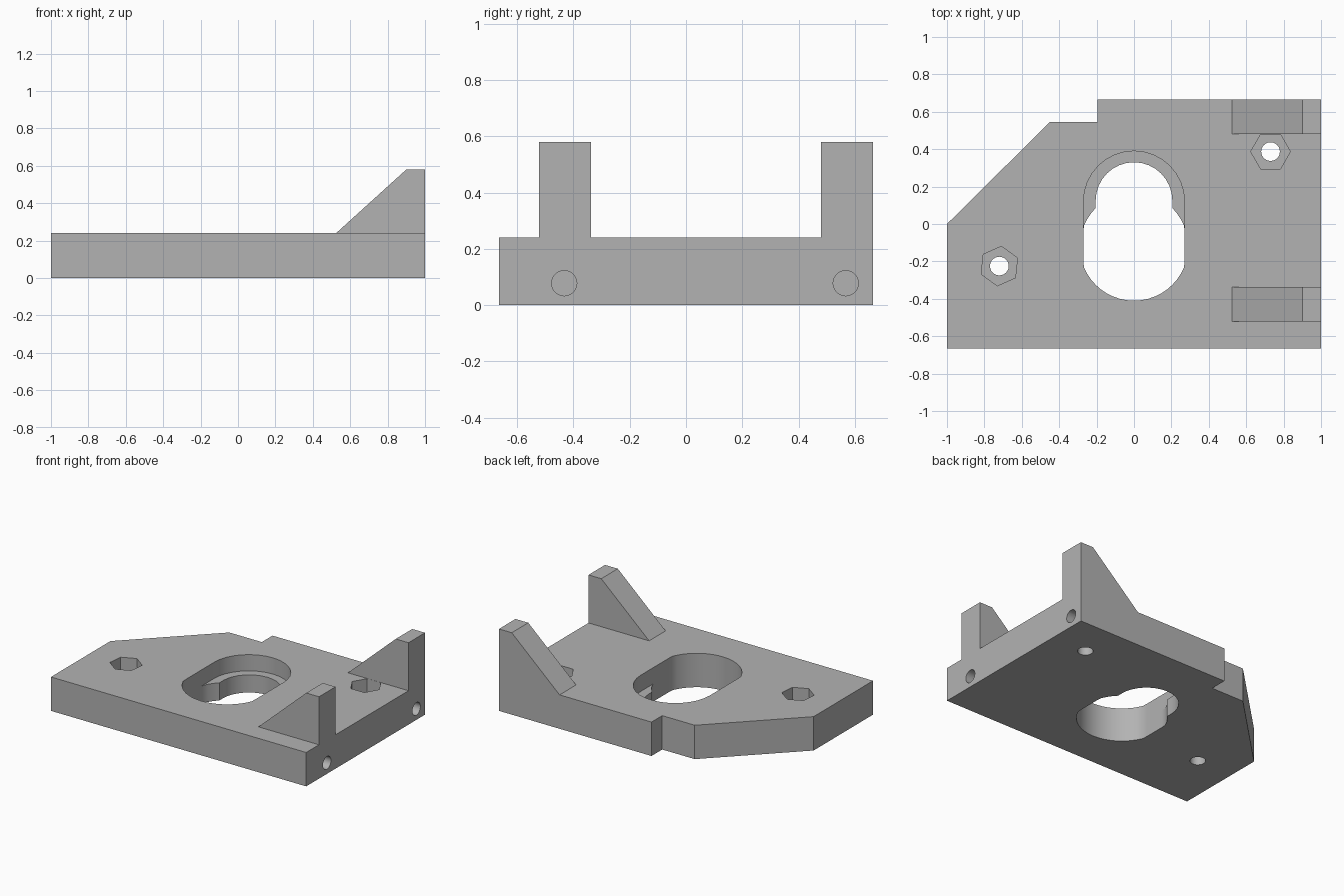
import bpy, bmesh, math
from math import radians, cos, sin

if "Cube" in bpy.data.objects:
    bpy.data.objects.remove(bpy.data.objects["Cube"])

TOP = 0.24      # plate thickness
FLOOR = 0.125   # level of the recess floors

grey = bpy.data.materials.new("plain grey")
grey.use_nodes = True
grey.diffuse_color = (0.45, 0.45, 0.45, 1)
grey.node_tree.nodes["Principled BSDF"].inputs["Base Color"].default_value = (0.45, 0.45, 0.45, 1)


def prism(name, outline, depth):
    """Extrude a closed outline of 3D points along the vector depth."""
    bm = bmesh.new()
    face = bm.faces.new([bm.verts.new(p) for p in outline])
    moved = bmesh.ops.extrude_face_region(bm, geom=[face])["geom"]
    bmesh.ops.translate(bm, vec=depth, verts=[g for g in moved if isinstance(g, bmesh.types.BMVert)])
    bmesh.ops.recalc_face_normals(bm, faces=bm.faces[:])
    mesh = bpy.data.meshes.new(name)
    bm.to_mesh(mesh)
    bm.free()
    mesh.materials.append(grey)
    obj = bpy.data.objects.new(name, mesh)
    bpy.context.collection.objects.link(obj)
    return obj


def upright(name, points, low, high):
    return prism(name, [(x, y, low) for x, y in points], (0, 0, high - low))


def arc(x, y, r, start=0, end=360, n=32):
    """Points on a circle; a full turn leaves out the repeated end point."""
    count = n if end - start == 360 else n + 1
    angles = [radians(start + (end - start) * i / n) for i in range(count)]
    return [(x + r * cos(a), y + r * sin(a)) for a in angles]


def combine(target, tool, operation):
    """Apply a boolean to the target and discard the tool."""
    mod = target.modifiers.new(operation.lower(), "BOOLEAN")
    mod.operation, mod.object, mod.solver = operation, tool, "EXACT"
    bpy.context.view_layer.objects.active = target
    bpy.ops.object.modifier_apply(modifier=mod.name)
    bpy.data.objects.remove(tool)


# Base plate with the cut corner and the step at the back
plate = upright("mounting_bracket", [
    (-1, -0.665), (1, -0.665), (1, 0.665), (-0.195, 0.665),
    (-0.195, 0.545), (-0.45, 0.545), (-1, 0)], 0, TOP)

# Two triangular ribs, sunk slightly into the plate
for y in (-0.522, 0.48):
    profile = [(0.525, 0.2), (1, 0.2), (1, 0.58), (0.9, 0.58), (0.525, TOP)]
    rib = prism("rib", [(x, y, z) for x, z in profile], (0, 0.185, 0))
    combine(plate, rib, "UNION")

# Central opening: flattened round bore, narrow slot and upper recess
bore = [(max(-0.27, min(0.27, x)), y) for x, y in arc(0, -0.12, 0.29, n=48)]
bore = list(dict.fromkeys((round(x, 4), round(y, 4)) for x, y in bore))
slot = arc(0, 0.125, 0.205, 0, 180, 16) + [(-0.205, -0.12), (0.205, -0.12)]
recess = arc(0, 0.12, 0.27, 0, 180, 16) + [(-0.27, -0.12), (0.27, -0.12)]
for points, low in ((bore, -0.1), (slot, -0.1), (recess, FLOOR)):
    combine(plate, upright("opening_cutter", points, low, TOP + 0.1), "DIFFERENCE")

# Bolt holes with hexagonal nut pockets
for x, y, turn in ((0.73, 0.387, 0), (-0.72, -0.225, 24)):
    pocket = arc(x, y, 0.106, turn, turn + 360, 6)
    combine(plate, upright("nut_cutter", pocket, FLOOR, TOP + 0.03), "DIFFERENCE")
    combine(plate, upright("bolt_cutter", arc(x, y, 0.05, n=24), -0.1, TOP), "DIFFERENCE")

# Blind holes in the right end face
for y in (-0.433, 0.568):
    ring = [(1.1, py, pz) for py, pz in arc(y, 0.078, 0.045, n=24)]
    combine(plate, prism("end_hole_cutter", ring, (-0.5, 0, 0)), "DIFFERENCE")

bpy.ops.object.select_all(action="DESELECT")
plate.select_set(True)
bpy.context.view_layer.objects.active = plate
bpy.ops.object.shade_smooth_by_angle(angle=radians(25))
